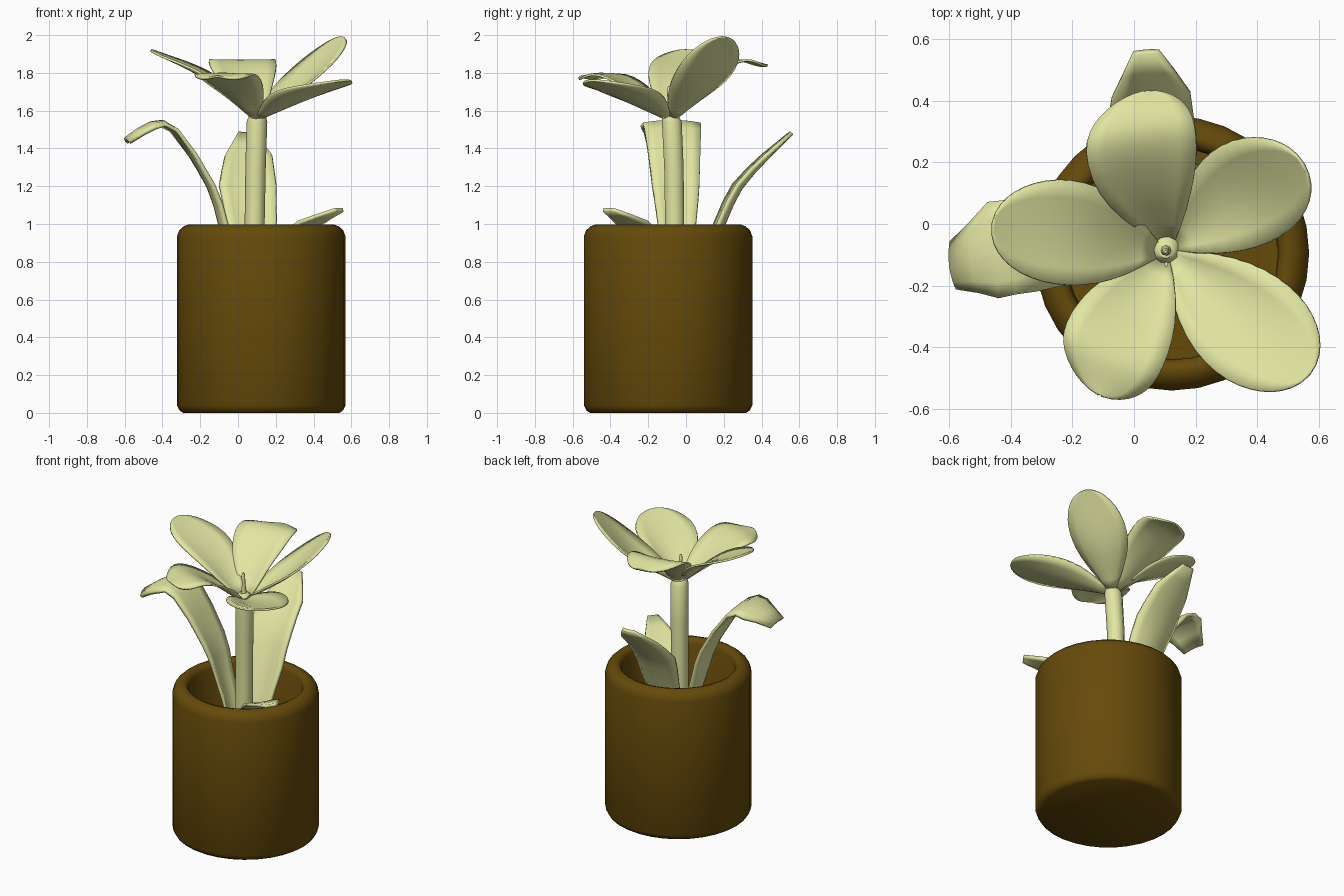
import bpy, bmesh, math
from mathutils import Vector

cube = bpy.data.objects.get("Cube")
if cube:
    bpy.data.objects.remove(cube, do_unlink=True)


def material(name, rgb):
    m = bpy.data.materials.new(name)
    m.use_nodes = True
    m.diffuse_color = (*rgb, 1)
    m.node_tree.nodes["Principled BSDF"].inputs["Base Color"].default_value = (*rgb, 1)
    return m


BROWN = material("brown clay", (0.13, 0.068, 0.003))
GREEN = material("pale green", (0.76, 0.79, 0.36))


def finish(name, bm, mat, angle):
    bmesh.ops.recalc_face_normals(bm, faces=bm.faces)
    mesh = bpy.data.meshes.new(name)
    bm.to_mesh(mesh)
    bm.free()
    mesh.materials.append(mat)
    ob = bpy.data.objects.new(name, mesh)
    bpy.context.collection.objects.link(ob)
    bpy.ops.object.select_all(action='DESELECT')
    ob.select_set(True)
    bpy.context.view_layer.objects.active = ob
    bpy.ops.object.shade_smooth_by_angle(angle=math.radians(angle))
    return ob


def ring_loft(name, rings, sides, mat):
    """Round solid through horizontal rings given as (x, y, z, radius)."""
    bm = bmesh.new()
    loops = []
    for x, y, z, r in rings:
        turn = [2 * math.pi * i / sides for i in range(sides)]
        loops.append([bm.verts.new((x + r * math.cos(a), y + r * math.sin(a), z)) for a in turn])
    for a, b in zip(loops, loops[1:]):
        for i in range(sides):
            j = (i + 1) % sides
            bm.faces.new((a[i], a[j], b[j], b[i]))
    bm.faces.new(loops[0])
    bm.faces.new(loops[-1])
    return finish(name, bm, mat, 50)


def spline(points, u):
    """Smooth point on a curve through the given points, u from 0 to 1."""
    n = len(points) - 1
    i = min(int(u * n), n - 1)
    t = u * n - i
    p1, p2 = points[i], points[i + 1]
    p0 = points[i - 1] if i else p1 * 2 - p2
    p3 = points[i + 2] if i + 2 <= n else p2 * 2 - p1
    return 0.5 * (p1 * 2 + (p2 - p0) * t + (p0 * 2 - p1 * 5 + p2 * 4 - p3) * t ** 2
                  + (p1 * 3 - p0 - p2 * 3 + p3) * t ** 3)


def blade(name, path, width, cups, rows, thickness):
    """Sheet along a path, cupped by cups[0] at the base and cups[1] at the tip."""
    pts = [Vector(p) for p in path]
    along = pts[-1] - pts[0]
    side = Vector((0, 0, 1)).cross(Vector((along.x, along.y, 0))).normalized()
    bm = bmesh.new()
    grid = []
    for u in rows:
        p = spline(pts, u)
        tangent = spline(pts, min(u + 0.02, 1)) - spline(pts, max(u - 0.02, 0))
        normal = tangent.cross(side).normalized()
        w = width(u)
        cup = cups[0] + (cups[1] - cups[0]) * u
        grid.append([bm.verts.new(p + side * w * v + normal * cup * w * v * v)
                     for v in (-1, -0.67, -0.33, 0, 0.33, 0.67, 1)])
    for a, b in zip(grid, grid[1:]):
        for k in range(len(a) - 1):
            bm.faces.new((a[k], a[k + 1], b[k + 1], b[k]))
    ob = finish(name, bm, GREEN, 60)
    mod = ob.modifiers.new("thickness", 'SOLIDIFY')
    mod.thickness = thickness
    mod.offset = 0


# Hollow pot with rounded rim
PX, PY = 0.123, -0.095
profile = [(0.413, 0), (0.432, 0.012), (0.446, 0.04), (0.446, 0.935), (0.434, 0.967),
           (0.41, 0.988), (0.382, 0.998), (0.36, 0.99), (0.346, 0.965), (0.343, 0.1)]
ring_loft("pot", [(PX, PY, z, r) for r, z in profile], 32, BROWN)

# Stem and flower centre
ring_loft("stem", [(0.088, -0.06, 0.1, 0.053), (0.088, -0.06, 1.0, 0.053),
                   (0.093, -0.064, 1.3, 0.054), (0.1, -0.075, 1.54, 0.055),
                   (0.103, -0.082, 1.575, 0.045), (0.103, -0.086, 1.595, 0.025)], 10, GREEN)
ring_loft("pistil", [(0.104, -0.086, 1.585, 0.018), (0.104, -0.088, 1.66, 0.01),
                     (0.102, -0.09, 1.71, 0.012), (0.102, -0.09, 1.73, 0.005)], 8, GREEN)


# Flower petals
def petal_width(full):
    def width(u, widest=0.62):
        if u < widest:
            return 0.028 + (full - 0.028) * math.sin(u / widest * math.pi / 2)
        return max(0.004, full * math.sqrt(max(0, 1 - ((u - widest) / (1 - widest)) ** 2)))
    return width


petals = {
    "petal_back": (0.18, (0.3, -0.1), [(0.105, -0.05, 1.56), (0.045, 0.11, 1.74),
                                       (0.022, 0.28, 1.86), (0.035, 0.43, 1.84)]),
    "petal_back_left": (0.175, (0.45, 0), [(0.13, -0.06, 1.56), (0.34, 0.085, 1.74), (0.55, 0.195, 1.99)]),
    "petal_front_left": (0.182, (0.5, 0), [(0.12, -0.11, 1.56), (0.335, -0.3, 1.66), (0.57, -0.49, 1.76)]),
    "petal_front_right": (0.172, (0.4, -0.2), [(0.09, -0.12, 1.56), (0.005, -0.26, 1.69),
                                               (-0.07, -0.41, 1.79), (-0.11, -0.555, 1.78)]),
    "petal_right": (0.17, (0.3, 0), [(0.07, -0.085, 1.57), (-0.17, -0.035, 1.77), (-0.46, 0.0, 1.92)]),
}
petal_rows = [1 - (1 - i / 16) ** 1.7 for i in range(17)]
for name, (full, cups, path) in petals.items():
    blade(name, path, petal_width(full), cups, petal_rows, 0.012)


# Long leaves growing from inside the pot
def leaf_width(values):
    def width(u):
        t = u * (len(values) - 1)
        i = min(int(t), len(values) - 2)
        return values[i] + (values[i + 1] - values[i]) * (t - i)
    return width


leaves = {
    "leaf_right": ([0.03, 0.07, 0.1, 0.125, 0.15, 0.155, 0.075], (0.5, -0.3),
                   [(0.06, -0.06, 0.3), (-0.01, -0.055, 0.7), (-0.095, -0.05, 1.0), (-0.155, -0.055, 1.2),
                    (-0.335, -0.07, 1.5), (-0.46, -0.085, 1.535), (-0.595, -0.135, 1.45)]),
    "leaf_back": ([0.03, 0.09, 0.13, 0.15, 0.125, 0.04], (0.4, 0.1),
                  [(0.08, -0.03, 0.3), (0.075, 0.08, 0.7), (0.07, 0.2, 1.0), (0.05, 0.29, 1.19),
                   (0.055, 0.43, 1.35), (0.04, 0.56, 1.48)]),
    "leaf_front_left": ([0.03, 0.08, 0.105, 0.035], (0.15, 0),
                        [(0.11, -0.08, 0.7), (0.25, -0.18, 0.9), (0.39, -0.29, 1.005), (0.535, -0.41, 1.075)]),
}
for name, (widths, cups, path) in leaves.items():
    count = 2 * (len(path) - 1)
    blade(name, path, leaf_width(widths), cups, [i / count for i in range(count + 1)], 0.02)
